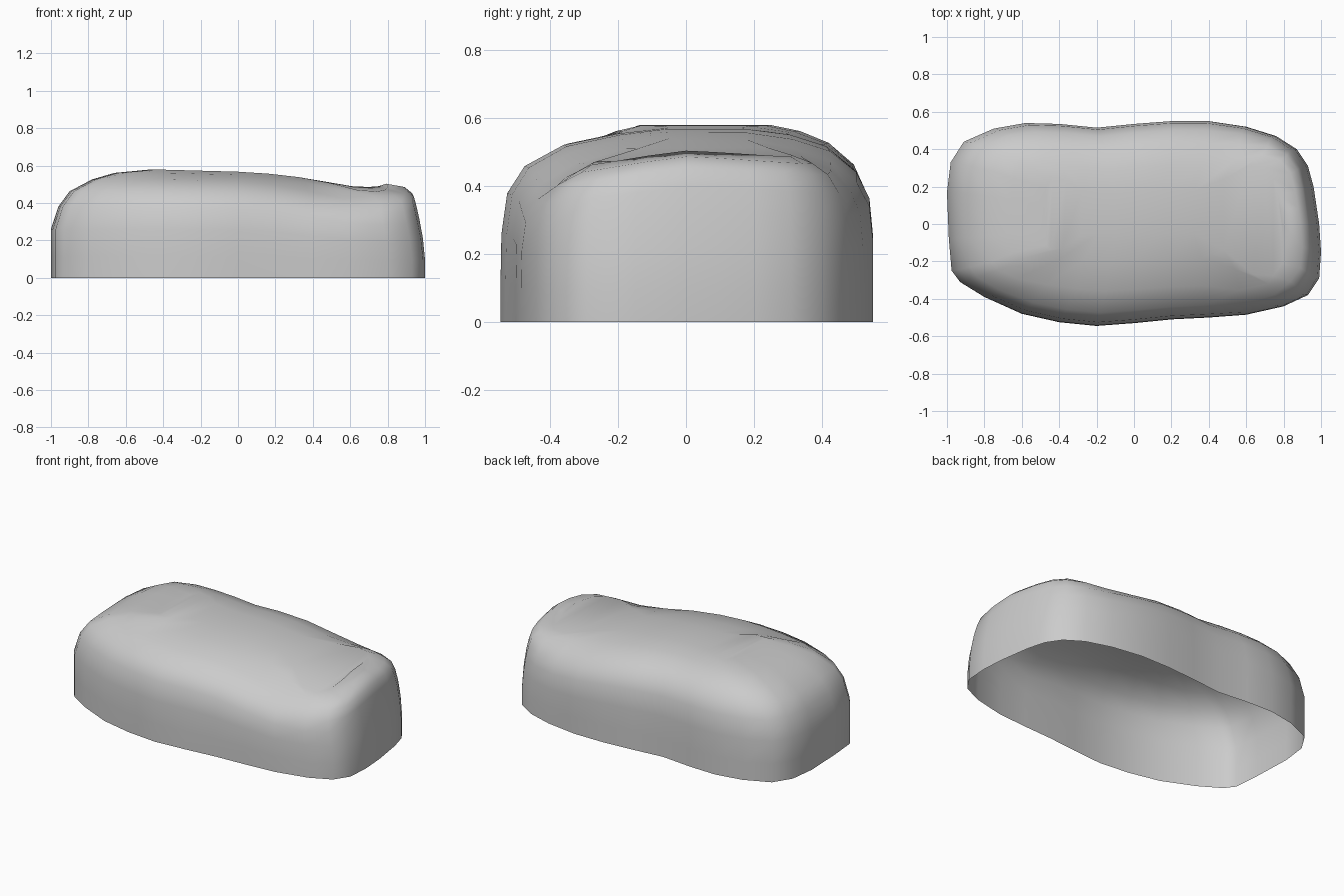
import bpy, bmesh

cube = bpy.data.objects.get("Cube")
if cube:
    bpy.data.objects.remove(cube, do_unlink=True)

# Base outline: front edge left to right, then back edge left to right
FRONT = [(-.99, -.08), (-.975, -.25), (-.93, -.31), (-.8, -.39), (-.6, -.48), (-.4, -.525),
         (-.2, -.545), (0, -.53), (.2, -.51), (.4, -.50), (.6, -.485), (.8, -.44),
         (.93, -.38), (.99, -.29), (1, -.15), (.99, 0)]
BACK = [(-1, .17), (-.98, .33), (-.91, .44), (-.75, .51), (-.58, .54), (-.4, .535),
        (-.2, .515), (0, .535), (.2, .55), (.4, .55), (.6, .52), (.76, .47),
        (.87, .40), (.93, .31), (.96, .2), (.975, .1)]

# Rings: height share, then inset share at left, right, front and back
RINGS = [(0, 0, 0, 0, 0), (.2, 0, 0, 0, 0), (.45, 0, .012, .005, 0),
         (.66, .04, .03, .036, .02), (.8, .1, .045, .13, .09), (.91, .22, .06, .34, .23),
         (.97, .34, .1, .64, .43), (1, .52, .2, .9, .68)]
CREST = [(-1, .578), (-.4, .578), (0, .567), (.2, .555), (.6, .508), (.9, .5), (1, .49)]


def crest(x):
    """Height of the ridge line at x."""
    for (x0, z0), (x1, z1) in zip(CREST, CREST[1:]):
        if x <= x1:
            return z0 + (z1 - z0) * (x - x0) / (x1 - x0)
    return CREST[-1][1]


def ramp(a, b, x):
    t = min(1, max(0, (x - a) / (b - a)))
    return t * t * (3 - 2 * t)


def shell_point(p, ring):
    share, left, right, front, back = ring
    x, y = p
    # Corners keep more width than the middle
    keep = 1 - .7 * ramp(.4, .95, x) - .4 * ramp(.5, 1, -x)
    px = x * (1 - (right if x > 0 else left))
    py = y * (1 - (back if y > 0 else front) * keep)
    # The right end sags toward its corners
    sag = ramp(0, .8, px) * (.4 if py < 0 else .17) * abs(py) ** 1.2
    return px, py, share * crest(px) * (1 - sag * ramp(0, .7, share))


# Open shell, lofted ring by ring
bm = bmesh.new()
outline = FRONT + BACK[::-1]
n = len(outline)
loops = [[bm.verts.new(shell_point(p, ring)) for p in outline] for ring in RINGS]
for low, high in zip(loops, loops[1:]):
    for i in range(n):
        j = (i + 1) % n
        bm.faces.new((low[i], low[j], high[j], high[i]))

# Top strip joining the front and back of the last ring
top = loops[-1]
for i in range(n // 2 - 1):
    bm.faces.new((top[i], top[i + 1], top[n - 2 - i], top[n - 1 - i]))
bmesh.ops.recalc_face_normals(bm, faces=bm.faces[:])
if sum(f.normal.z for f in bm.faces) < 0:
    bmesh.ops.reverse_faces(bm, faces=bm.faces[:])
for f in bm.faces:
    f.smooth = True

mesh = bpy.data.meshes.new("rounded_shell")
bm.to_mesh(mesh)
bm.free()
shell = bpy.data.objects.new("rounded_shell", mesh)
bpy.context.collection.objects.link(shell)

# Plain grey
grey = bpy.data.materials.new("light_grey")
grey.use_nodes = True
color = (.6, .6, .6, 1)
grey.diffuse_color = color
grey.node_tree.nodes["Principled BSDF"].inputs["Base Color"].default_value = color
mesh.materials.append(grey)
